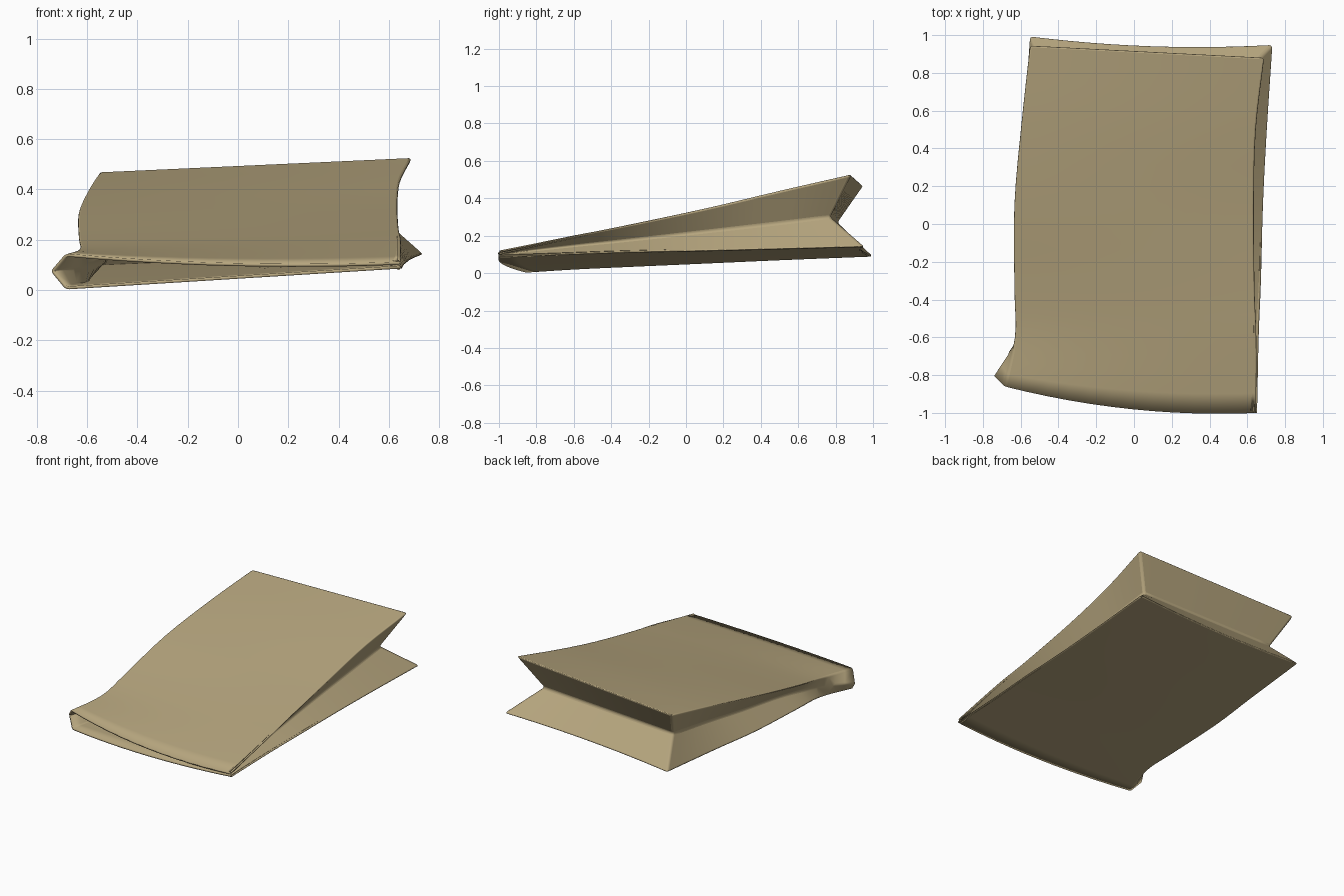
import bpy, bmesh
from mathutils import Vector

if "Cube" in bpy.data.objects:
    bpy.data.objects.remove(bpy.data.objects["Cube"])

# Corner and fold rails, each running from the open mouth (front) to the closed end (back)
RAILS = {
    "top_left": [(-.685, -.86, .145), (-.635, -.6, .165), (-.64, -.35, .21),
                 (-.64, .1, .31), (-.60, .55, .40), (-.555, .95, .47)],
    "top_right": [(.655, -1, .113), (.655, -.6, .20), (.645, -.35, .25),
                  (.64, .1, .345), (.65, .5, .44), (.695, .885, .528)],
    "right_fold": [(.61, -.98, .103), (.58, -.6, .145), (.57, -.35, .17),
                   (.56, .1, .22), (.56, .45, .26), (.56, .77, .30)],
    "bottom_right": [(.66, -1, .086), (.668, -.6, .1), (.68, -.3, .11),
                     (.69, .1, .118), (.71, .5, .128), (.74, .955, .14)],
    "bottom_left": [(-.685, -.85, .002), (-.62, -.6, .018), (-.62, -.35, .03),
                    (-.62, .1, .05), (-.59, .5, .068), (-.555, 1, .088)],
    "left_fold": [(-.745, -.8, .075), (-.60, -.57, .095), (-.53, -.3, .125),
                  (-.5, .1, .17), (-.48, .45, .22), (-.47, .81, .27)],
}
STATIONS, ACROSS = 20, 12


def rail(name, t):
    """Catmull-Rom point on a rail at t in 0..1."""
    p = [Vector(c) for c in RAILS[name]]
    p = [p[0] * 2 - p[1]] + p + [p[-1] * 2 - p[-2]]
    s = t * (len(p) - 3)
    i = min(int(s), len(p) - 4)
    u = s - i
    a, b, c, d = p[i:i + 4]
    return .5 * (2 * b + (c - a) * u + (2 * a - 5 * b + 4 * c - d) * u * u
                 + (3 * b - a - 3 * c + d) * u ** 3)


def row(a, b, t, mouth, end):
    """Crosswise row between two rails, bowed near the mouth and the closed end."""
    pts = []
    for k in range(ACROSS + 1):
        f = k / ACROSS
        bow = 4 * f * (1 - f)
        co = rail(a, t).lerp(rail(b, t), f)
        co += Vector(mouth) * bow * (1 - t) ** 6 + Vector(end) * bow * t ** 6
        pts.append(co)
    return pts


bm = bmesh.new()


def strip(r0, r1):
    for k in range(len(r0) - 1):
        bm.faces.new((r0[k], r0[k + 1], r1[k + 1], r1[k]))


# Bag walls: flat top and bottom panels joined by inward-folded side gussets
tops, bottoms, lefts, rights = [], [], [], []
for j in range(STATIONS + 1):
    t = j / STATIONS
    tops.append([bm.verts.new(c) for c in
                 row("top_left", "top_right", t, (0, -.05, -.022), (0, 0, 0))])
    bottoms.append([bm.verts.new(c) for c in
                    row("bottom_left", "bottom_right", t, (0, -.05, 0), (0, -.03, 0))])
    lefts.append(bm.verts.new(rail("left_fold", t)))
    rights.append(bm.verts.new(rail("right_fold", t)))
for j in range(STATIONS):
    strip(tops[j], tops[j + 1])
    strip(bottoms[j], bottoms[j + 1])
    for side, fold in ((0, lefts), (-1, rights)):
        strip([tops[j][side], fold[j], bottoms[j][side]],
              [tops[j + 1][side], fold[j + 1], bottoms[j + 1][side]])

# Closed end, folded inward along one crease
a, b = lefts[-1], rights[-1]
crease = [a] + [bm.verts.new(a.co.lerp(b.co, k / ACROSS)) for k in range(1, ACROSS)] + [b]
strip(tops[-1], crease)
strip(crease, bottoms[-1])
bmesh.ops.recalc_face_normals(bm, faces=bm.faces)

mesh = bpy.data.meshes.new("folded_bag")
bm.to_mesh(mesh)
bm.free()
bag = bpy.data.objects.new("folded_bag", mesh)
bpy.context.collection.objects.link(bag)

# Soft folds and paper thickness
bevel = bag.modifiers.new("soft_folds", "BEVEL")
bevel.width, bevel.segments = .014, 3
bevel.limit_method, bevel.angle_limit = "ANGLE", .6
solid = bag.modifiers.new("paper_thickness", "SOLIDIFY")
solid.thickness, solid.offset = .012, -1

paper = bpy.data.materials.new("brown_paper")
paper.diffuse_color = (.47, .38, .21, 1)
paper.use_nodes = True
paper.node_tree.nodes["Principled BSDF"].inputs["Base Color"].default_value = paper.diffuse_color
mesh.materials.append(paper)

bpy.context.view_layer.objects.active = bag
bag.select_set(True)
bpy.ops.object.shade_smooth_by_angle(angle=.8)
